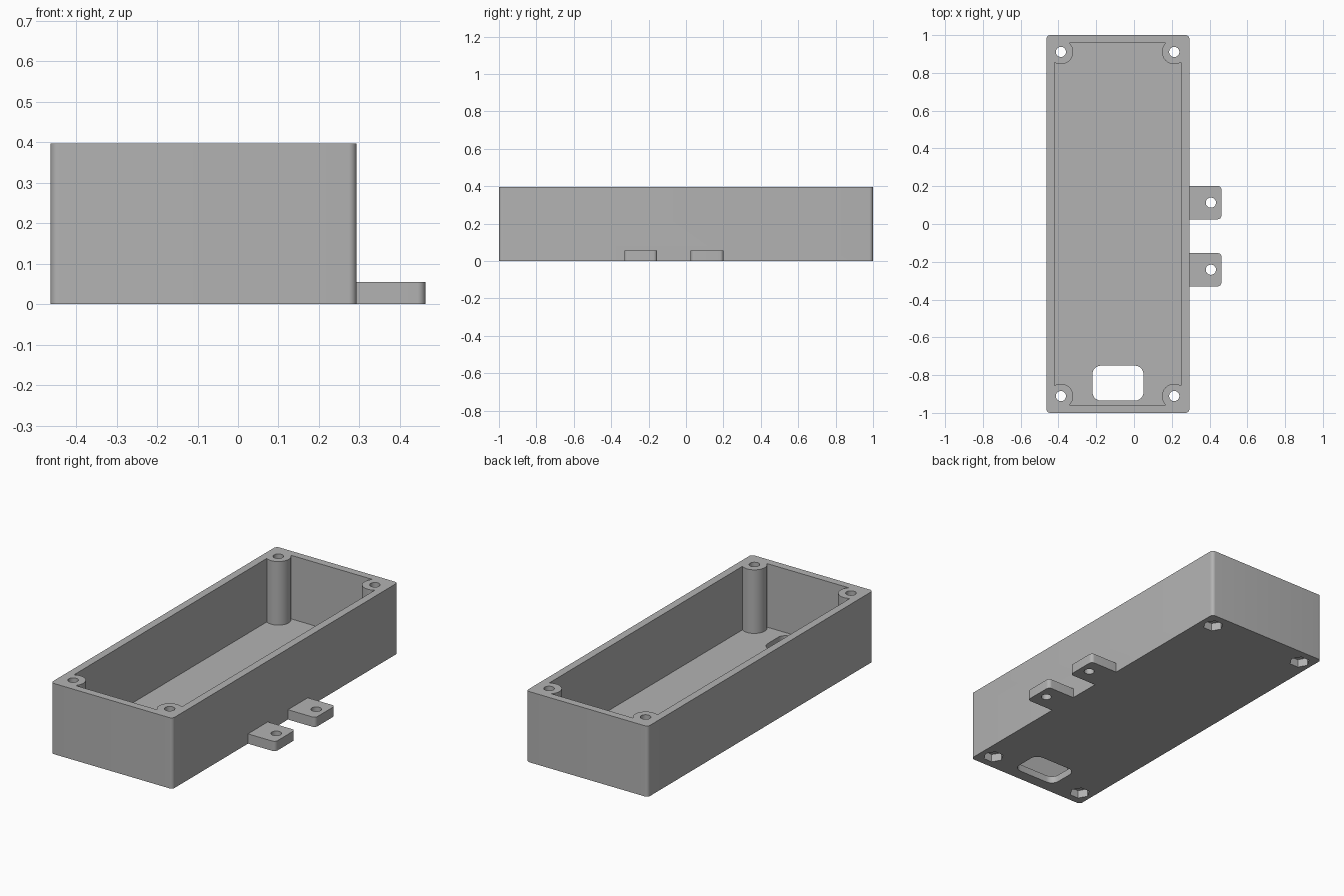
import bpy, bmesh, math

if "Cube" in bpy.data.objects:
    bpy.data.objects.remove(bpy.data.objects["Cube"])

X0, X1 = -0.463, 0.293      # case sides
HEIGHT, WALL, FLOOR = 0.397, 0.043, 0.04
SCREWS = [(x, y) for x in (-0.387, 0.213) for y in (-0.911, 0.911)]
TABS = (0.113, -0.242)      # tab centres along y

grey = bpy.data.materials.new("grey plastic")
grey.diffuse_color = (0.45, 0.45, 0.45, 1)
grey.use_nodes = True
grey.node_tree.nodes["Principled BSDF"].inputs["Base Color"].default_value = grey.diffuse_color


def prism(name, points, z0, z1):
    """Extrude a flat outline from z0 to z1."""
    bm = bmesh.new()
    face = bm.faces.new([bm.verts.new((x, y, z0)) for x, y in points])
    top = bmesh.ops.extrude_face_region(bm, geom=[face])["geom"]
    bmesh.ops.translate(bm, vec=(0, 0, z1 - z0),
                        verts=[v for v in top if isinstance(v, bmesh.types.BMVert)])
    bmesh.ops.recalc_face_normals(bm, faces=bm.faces)
    mesh = bpy.data.meshes.new(name)
    bm.to_mesh(mesh)
    bm.free()
    mesh.materials.append(grey)
    obj = bpy.data.objects.new(name, mesh)
    bpy.context.collection.objects.link(obj)
    return obj


def circle(x, y, r, n=40):
    return [(x + r * math.cos(math.tau * i / n), y + r * math.sin(math.tau * i / n))
            for i in range(n)]


def rounded(x0, x1, y0, y1, r, steps=8):
    """Rectangle outline with rounded corners."""
    corners = [(x1 - r, y1 - r), (x0 + r, y1 - r), (x0 + r, y0 + r), (x1 - r, y0 + r)]
    return [(cx + r * math.cos(a), cy + r * math.sin(a))
            for k, (cx, cy) in enumerate(corners)
            for a in [(k + i / steps) * math.pi / 2 for i in range(steps + 1)]]


def combine(target, tool, operation):
    """Apply a boolean and remove the tool object."""
    mod = target.modifiers.new("cut", 'BOOLEAN')
    mod.operation, mod.object, mod.solver = operation, tool, 'EXACT'
    bpy.context.view_layer.objects.active = target
    bpy.ops.object.modifier_apply(modifier=mod.name)
    bpy.data.objects.remove(tool)


# Cavity, leaving round screw posts in its corners
cavity = prism("cavity", [(X0 + WALL, -1 + WALL), (X1 - WALL, -1 + WALL),
                          (X1 - WALL, 1 - WALL), (X0 + WALL, 1 - WALL)], FLOOR, 0.6)
for x, y in SCREWS:
    combine(cavity, prism("post", circle(x, y, 0.065, 64), -0.1, 0.7), 'DIFFERENCE')

# Open case
case = prism("case", rounded(X0, X1, -1, 1, 0.02), 0, HEIGHT)
combine(case, cavity, 'DIFFERENCE')

# Mounting tabs along the right side
for y in TABS:
    tab = rounded(X1 - 0.03, 0.463, y - 0.088, y + 0.088, 0.02)
    combine(case, prism("mounting_tab", tab, 0, 0.055), 'UNION')
    combine(case, prism("tab_hole", circle(0.407, y, 0.027), -0.1, 0.1), 'DIFFERENCE')

# Screw holes with hexagonal nut pockets underneath
for x, y in SCREWS:
    combine(case, prism("screw_hole", circle(x, y, 0.027), -0.1, 0.6), 'DIFFERENCE')
    combine(case, prism("nut_pocket", circle(x, y, 0.054, 6), -0.1, 0.045), 'DIFFERENCE')

# Rounded opening in the floor
combine(case, prism("floor_opening", rounded(-0.22, 0.05, -0.935, -0.75, 0.045),
                    -0.1, 0.1), 'DIFFERENCE')

bpy.ops.object.select_all(action='DESELECT')
case.select_set(True)
bpy.context.view_layer.objects.active = case
bpy.ops.object.shade_smooth_by_angle(angle=math.radians(30))
